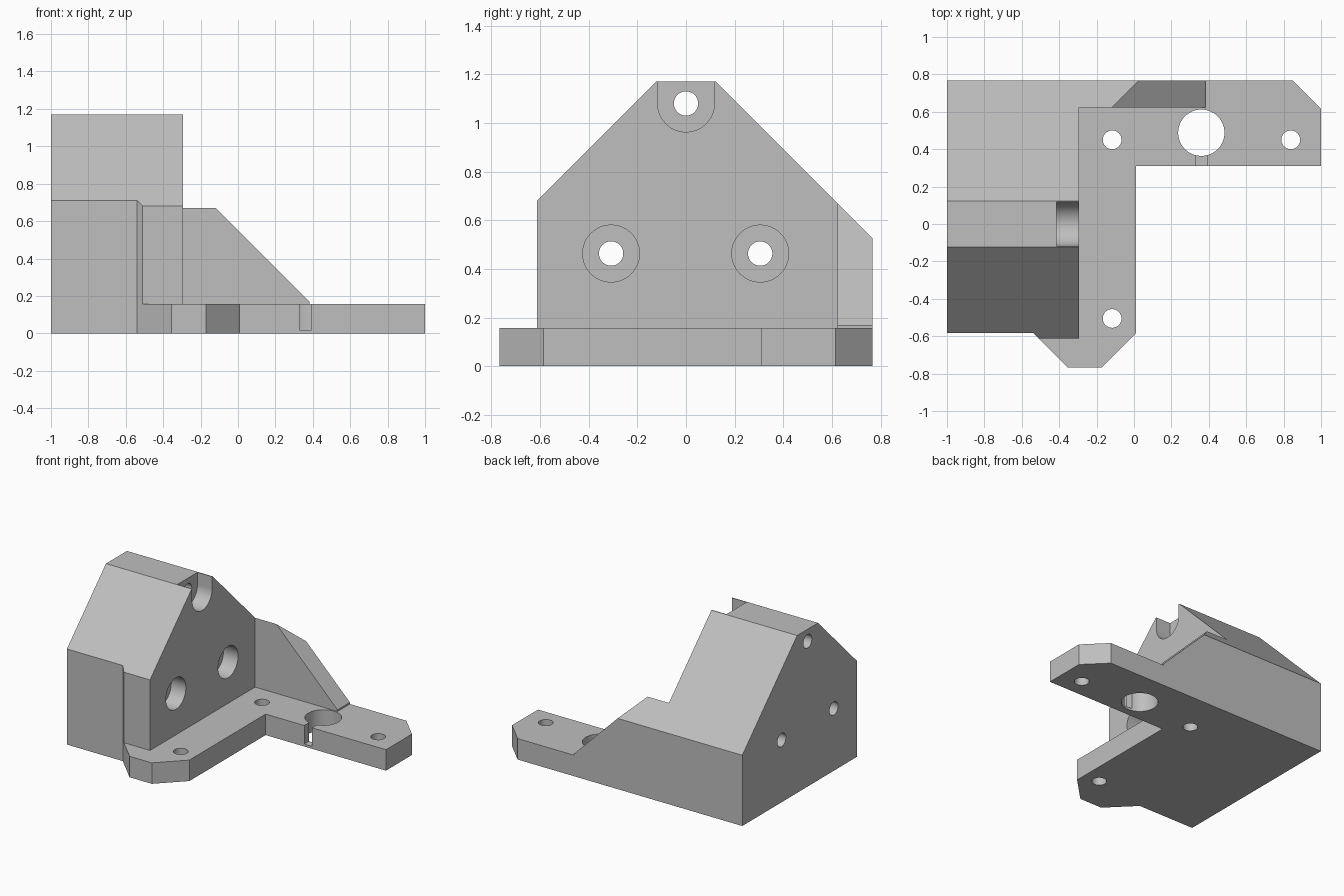
import bpy, bmesh, math
from mathutils import Matrix, Vector

cube = bpy.data.objects.get("Cube")
if cube:
    bpy.data.objects.remove(cube, do_unlink=True)

grey = bpy.data.materials.new("plain grey")
grey.use_nodes = True
GREY = (0.52, 0.52, 0.52, 1)
grey.diffuse_color = GREY
grey.node_tree.nodes["Principled BSDF"].inputs["Base Color"].default_value = GREY


def make_object(name, bm):
    bmesh.ops.recalc_face_normals(bm, faces=bm.faces)
    mesh = bpy.data.meshes.new(name)
    bm.to_mesh(mesh)
    bm.free()
    mesh.materials.append(grey)
    obj = bpy.data.objects.new(name, mesh)
    bpy.context.collection.objects.link(obj)
    return obj


def prism(name, plan, z0, z1, slopes=()):
    """Extrude a plan outline upward, then trim it with sloping planes."""
    bm = bmesh.new()
    face = bm.faces.new([bm.verts.new((x, y, z0)) for x, y in plan])
    out = bmesh.ops.extrude_face_region(bm, geom=[face])
    top = [v for v in out["geom"] if isinstance(v, bmesh.types.BMVert)]
    bmesh.ops.translate(bm, verts=top, vec=(0, 0, z1 - z0))
    for point, normal in slopes:
        geom = bm.verts[:] + bm.edges[:] + bm.faces[:]
        bmesh.ops.bisect_plane(bm, geom=geom, dist=1e-5, plane_co=point,
                               plane_no=Vector(normal).normalized(), clear_outer=True)
        bmesh.ops.holes_fill(bm, edges=[e for e in bm.edges if e.is_boundary])
    return make_object(name, bm)


def box(name, x0, x1, y0, y1, z0, z1):
    return prism(name, [(x0, y0), (x1, y0), (x1, y1), (x0, y1)], z0, z1)


def cylinder(name, centre, radius, length, along_x=False):
    matrix = Matrix.Translation(centre)
    if along_x:
        matrix = matrix @ Matrix.Rotation(math.pi / 2, 4, "Y")
    bm = bmesh.new()
    bmesh.ops.create_cone(bm, cap_ends=True, segments=48, radius1=radius,
                          radius2=radius, depth=length, matrix=matrix)
    return make_object(name, bm)


def combine(target, other, operation):
    mod = target.modifiers.new(operation.lower(), "BOOLEAN")
    mod.operation, mod.solver, mod.object = operation, "EXACT", other
    bpy.context.view_layer.objects.active = target
    bpy.ops.object.modifier_apply(modifier=mod.name)
    bpy.data.objects.remove(other, do_unlink=True)


BACK, WALL, PLATE, TOP = 0.767, -0.295, 0.156, 1.17
front_slope = ((0, -0.123, TOP), (0, -1, 1))
back_slope = ((0, 0.123, TOP), (0, 1, 1))

# L-shaped base plate with chamfered ends
bracket = prism("mounting_bracket", [
    (-1, -0.582), (-0.54, -0.582), (-0.355, -BACK), (-0.172, -BACK), (0.01, -0.585),
    (0.01, 0.31), (1, 0.31), (1, 0.615), (0.848, BACK), (-1, BACK)], 0, PLATE)

# Tall block with sloping shoulders
block = prism("block", [
    (-1, -0.582), (-0.54, -0.582), (-0.51, -0.612), (WALL, -0.612), (WALL, BACK),
    (-1, BACK)], PLATE, TOP, [front_slope, back_slope])
combine(bracket, block, "UNION")

# Corner gusset on the rear arm
gusset = prism("gusset", [(WALL, 0.622), (0.383, 0.622), (0.383, BACK), (WALL, BACK)],
               PLATE, 0.671, [back_slope, ((-0.12, 0, 0.671), (1, 0, 1))])
combine(bracket, gusset, "UNION")

# Horizontal bolt holes with counterbores in the wall
for y, z in [(-0.308, 0.463), (0.305, 0.463), (0, 1.08)]:
    combine(bracket, cylinder("bolt_hole", (-0.65, y, z), 0.05, 1, True), "DIFFERENCE")
    combine(bracket, cylinder("counterbore", (WALL, y, z), 0.117, 0.24, True), "DIFFERENCE")
combine(bracket, box("counterbore_slot", WALL - 0.12, WALL + 0.1, -0.117, 0.117, 1.08, 1.3),
        "DIFFERENCE")

# Vertical holes in the base plate
for x, y, r in [(-0.117, 0.45, 0.05), (0.838, 0.45, 0.05), (-0.117, -0.505, 0.05),
                (0.36, 0.488, 0.124)]:
    combine(bracket, cylinder("plate_hole", (x, y, 0.08), r, 0.4), "DIFFERENCE")

# Narrow slot from the plate edge into the large hole
combine(bracket, box("edge_slot", 0.328, 0.392, 0.25, 0.42, 0.018, 0.3), "DIFFERENCE")

bpy.ops.object.select_all(action="DESELECT")
bracket.select_set(True)
bpy.context.view_layer.objects.active = bracket
bpy.ops.object.shade_smooth_by_angle(angle=math.radians(25))
